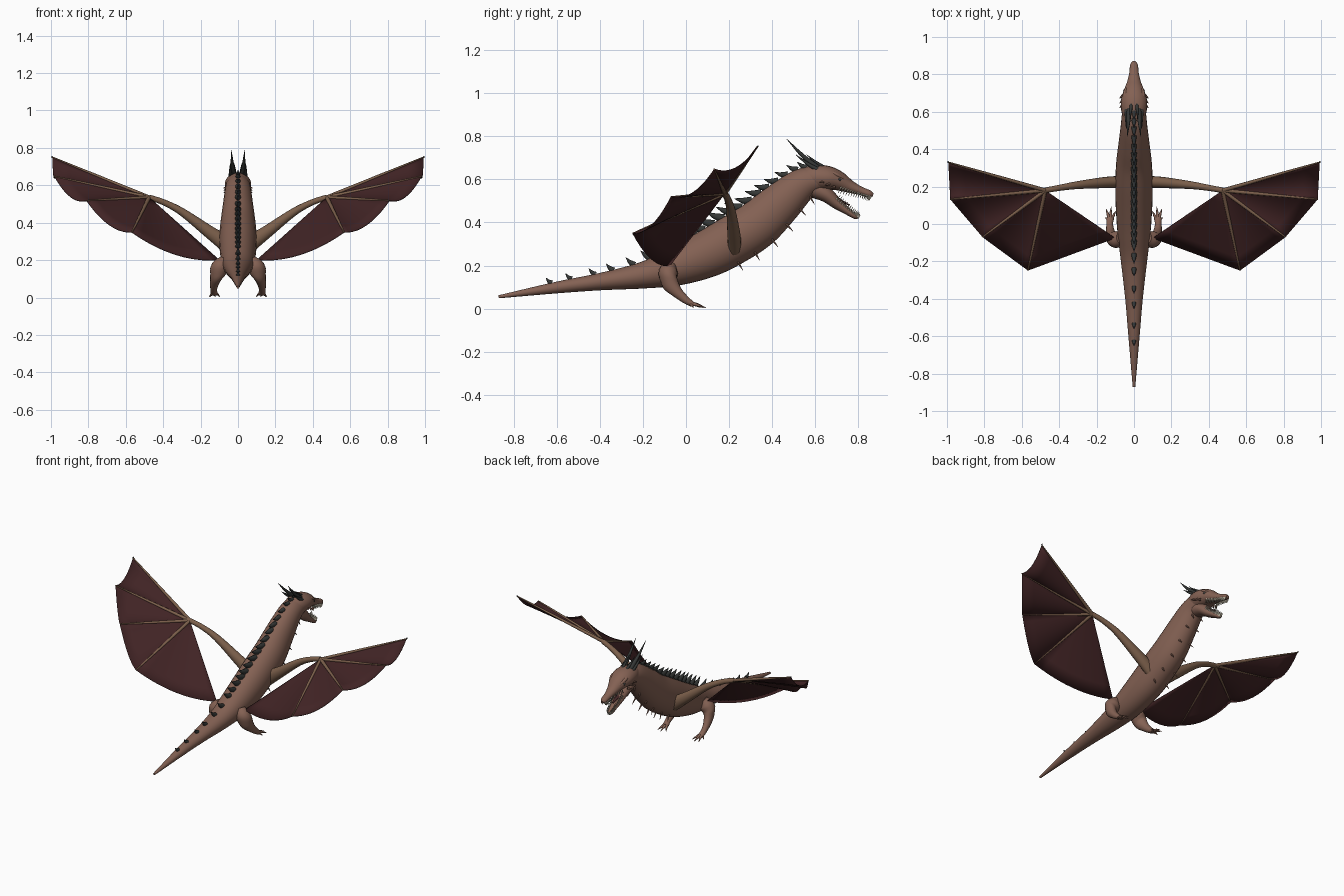
import bpy, bmesh, math
from mathutils import Vector

cube = bpy.data.objects.get("Cube")
if cube:
    bpy.data.objects.remove(cube)


def material(name, r, g, b):
    m = bpy.data.materials.new(name)
    m.use_nodes = True
    m.diffuse_color = (r, g, b, 1)
    bsdf = m.node_tree.nodes["Principled BSDF"]
    bsdf.inputs["Base Color"].default_value = (r, g, b, 1)
    bsdf.inputs["Roughness"].default_value = .7
    return m


SKIN = material("brown skin", .23, .12, .087)
BONE = material("wing bone brown", .2, .115, .07)
WEB = material("dark red membrane", .052, .017, .018)
SPIKE = material("dark grey spike", .035, .038, .036)
TOOTH = material("ivory tooth", .6, .54, .42)


def finish(name, bm, mat):
    bmesh.ops.recalc_face_normals(bm, faces=bm.faces[:])
    mesh = bpy.data.meshes.new(name)
    bm.to_mesh(mesh)
    bm.free()
    mesh.materials.append(mat)
    ob = bpy.data.objects.new(name, mesh)
    bpy.context.collection.objects.link(ob)
    bpy.ops.object.select_all(action="DESELECT")
    ob.select_set(True)
    bpy.context.view_layer.objects.active = ob
    bpy.ops.object.shade_smooth_by_angle(angle=math.radians(50))
    return ob


def spline(points, steps):
    """Smooth curve through points that hold position, half width, half height."""
    p = [Vector(q) for q in points]
    p = [p[0] * 2 - p[1]] + p + [p[-1] * 2 - p[-2]]
    out = []
    for a, b, c, d in zip(p, p[1:], p[2:], p[3:]):
        for k in range(steps):
            t = k / steps
            out.append((b * 2 + (c - a) * t + (a * 2 - b * 5 + c * 4 - d) * t ** 2
                        + (b * 3 - a - c * 3 + d) * t ** 3) / 2)
    return out + [p[-2]]


def frames(path):
    """Centre, tangent, side, up and radii for each section of a path."""
    pos = [Vector(q[:3]) for q in path]
    for i, q in enumerate(path):
        t = (pos[min(i + 1, len(pos) - 1)] - pos[max(i - 1, 0)]).normalized()
        ref = Vector((0, 0, 1)) if abs(t.z) < .95 else Vector((0, -1, 0))
        side = t.cross(ref).normalized()
        yield pos[i], t, side, side.cross(t), max(q[3], .001), max(q[4], .001)


def add_loft(bm, points, sides=16, steps=5, flip=1):
    rings = []
    for c, t, side, up, w, h in frames(spline(points, steps)):
        ring = []
        for k in range(sides):
            a = math.tau * k / sides
            v = c + side * (math.cos(a) * w) + up * (math.sin(a) * h)
            ring.append(bm.verts.new((v.x * flip, v.y, v.z)))
        rings.append(ring)
    for r, s in zip(rings, rings[1:]):
        for k in range(sides):
            n = (k + 1) % sides
            bm.faces.new((r[k], r[n], s[n], s[k]))
    bm.faces.new(rings[0])
    bm.faces.new(rings[-1])


def loft(name, mat, *paths, sides=16, steps=5, flip=1):
    bm = bmesh.new()
    for points in paths:
        add_loft(bm, points, sides, steps, flip)
    return finish(name, bm, mat)


def thorn(base, tip, width, bend=0, flat=1):
    """Tapered spike whose middle is lifted by bend."""
    a, b = Vector(base), Vector(tip)
    mid = a.lerp(b, .5) + Vector((0, 0, bend))
    return [(*a, width, width * flat), (*mid, width * .65, width * .65 * flat), (*b, .001, .001)]


# Body from tail tip to skull
body = [(0, -.87, .055, .007, .007), (0, -.6, .098, .03, .027), (0, -.4, .125, .047, .04),
        (0, -.2, .155, .07, .062), (0, -.05, .195, .088, .09), (0, .1, .255, .098, .11),
        (0, .22, .32, .1, .115), (0, .33, .39, .095, .112), (0, .43, .48, .083, .1),
        (0, .535, .572, .07, .078), (0, .62, .605, .062, .058)]
loft("body", SKIN, body, sides=28, steps=6)

# Head and jaws
head = [(0, .54, .595, .05, .055), (0, .6, .607, .067, .06), (0, .66, .606, .07, .056),
        (0, .71, .592, .056, .045), (0, .76, .567, .037, .03), (0, .81, .547, .025, .02),
        (0, .85, .533, .021, .017), (0, .868, .526, .01, .009)]
jaw = [(0, .59, .56, .05, .045), (0, .65, .53, .048, .036), (0, .7, .488, .036, .026),
       (0, .75, .452, .025, .017), (0, .785, .428, .018, .012), (0, .797, .419, .006, .005)]
loft("upper_head", SKIN, head, sides=20)
loft("lower_jaw", SKIN, jaw, sides=20)
loft("tongue", WEB, [(0, .66, .54, .016, .007), (0, .71, .508, .016, .006), (0, .76, .48, .004, .003)])

# Teeth along both jaws
teeth = []
for path, down in ((head, True), (jaw, False)):
    ring = [f for f in frames(spline(path, 5)) if (.72 if down else .69) < f[0].y < .862]
    for c, t, side, up, w, h in ring:
        for s in (-1, 1):
            d = -1 if down else 1
            base = c + side * (s * w * .8) + up * (d * h * .45)
            teeth.append(thorn(base, base + up * (d * (h * .5 + .016)), .0045))
loft("teeth", TOOTH, *teeth, sides=6, steps=2)

# Back spikes, set along the top of the body
samples = list(frames(spline(body, 12)))
spikes = []
y = .6
while y > -.68:
    c, t, side, up, w, h = min(samples, key=lambda f: abs((f[0] + f[3] * f[5]).y - y))
    base = c + up * (h * .93)
    size = .035 + .05 * math.exp(-((y - .15) / .38) ** 2)
    tip = base + (up * .8 - t * .65) * size
    spikes.append(thorn(base, tip, .006 + size * .15, -.004, 1.15))
    y -= .043 if y > -.08 else min(.1, .07 - y * .07)
loft("back_spikes", SPIKE, *spikes, sides=8, steps=3)


def membrane(name, wrist, tips, s):
    """Sagging panels fanned out between the finger tips."""
    bm = bmesh.new()
    n, m = 10, 6
    wrist = Vector(wrist)
    for a, b in zip(tips, tips[1:]):
        grid = []
        for i in range(n + 1):
            v = i / n
            edge = Vector(a).lerp(Vector(b), v)
            row = []
            for j in range(m + 1):
                u = j / m
                p = wrist.lerp(edge, u)
                p.z -= .18 * u ** 1.5 * v * (1 - v)
                row.append(bm.verts.new((p.x * s, p.y, p.z)))
            grid.append(row)
        for r, q in zip(grid, grid[1:]):
            for j in range(m):
                bm.faces.new((r[j], r[j + 1], q[j + 1], q[j]))
    bmesh.ops.remove_doubles(bm, verts=bm.verts[:], dist=.0005)
    ob = finish(name, bm, WEB)
    mod = ob.modifiers.new("thickness", "SOLIDIFY")
    mod.thickness = .004
    mod.offset = 0


wrist = (.475, .18, .535)
tips = [(.993, .33, .75), (.982, .132, .648), (.81, -.07, .518), (.567, -.248, .348), (.1, -.075, .2)]

for label, s in (("left", 1), ("right", -1)):
    # Wing arm, fingers and membrane
    loft(label + "_wing_arm", BONE,
         [(.06, .225, .285, .032, .045), (.15, .222, .348, .03, .034), (.3, .208, .458, .021, .021),
          (.4, .193, .51, .016, .016), (*wrist, .015, .015)], flip=s)
    loft(label + "_wing_fingers", BONE,
         *[[(*wrist, .011, .011), (*Vector(wrist).lerp(Vector(t), .5), .008, .008), (*t, .004, .004)]
           for t in tips[:4]], sides=8, flip=s)
    loft(label + "_wing_tip_claw", SPIKE, thorn(tips[0], (.995, .337, .757), .005), sides=6, flip=s)
    membrane(label + "_wing_membrane", wrist, tips, s)

    # Hind leg with clawed toes
    loft(label + "_leg", SKIN,
         [(.07, -.075, .2, .03, .03), (.095, -.083, .165, .045, .046), (.115, -.075, .12, .033, .042),
          (.126, -.04, .075, .023, .026), (.13, 0, .04, .018, .018), (.127, .03, .02, .02, .013)], flip=s)
    loft(label + "_toes", SKIN,
         *[thorn((.127, .015, .024), (x, ty, .004), .012, .004, .9)
           for x, ty in ((.096, .07), (.122, .092), (.15, .082), (.155, .035))], sides=8, flip=s)

    # Horns, eye, brow and small head spikes
    loft(label + "_horns", SPIKE,
         thorn((.024, .62, .645), (.036, .468, .787), .015, -.008),
         thorn((.04, .61, .645), (.042, .51, .715), .011, -.004),
         thorn((.015, .64, .655), (.02, .56, .715), .01, -.003), sides=8, flip=s)
    loft(label + "_brow", SKIN,
         [(.04, .66, .637, .008, .006), (.045, .7, .622, .013, .01), (.034, .745, .596, .004, .004)], flip=s)
    loft(label + "_eye", SPIKE,
         [(.047, .7, .604, .002, .002), (.048, .712, .6, .01, .009), (.042, .724, .594, .002, .002)], flip=s)
    loft(label + "_cheek_spikes", SKIN,
         *[thorn((.058, .64 + k, .59 - k / 2), (.078, .62 + k, .585 - k / 2), .008)
           for k in (0, .025, .05)], sides=6, flip=s)
    loft(label + "_throat_spikes", SKIN,
         *[thorn(c - up * (h * .85) + side * (w * .45), c - up * (h + .03) + side * (w * .5), .006)
           for c, t, side, up, w, h in samples[-12:-60:-8]], sides=6, flip=s)
